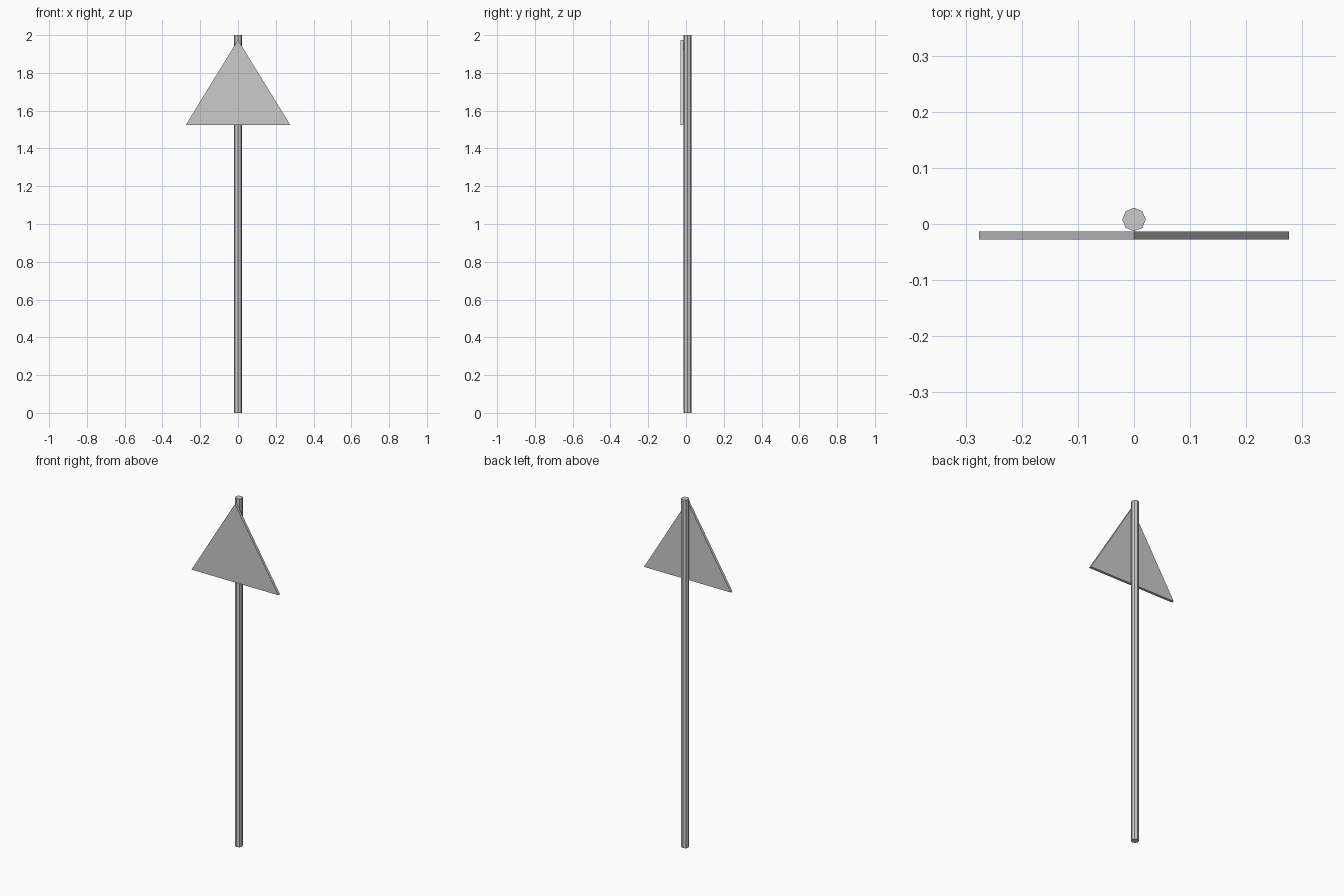
import bpy, bmesh

if "Cube" in bpy.data.objects:
    bpy.data.objects.remove(bpy.data.objects["Cube"])

# Octagonal pole, corners on the axes
bpy.ops.mesh.primitive_cylinder_add(vertices=8, radius=0.021, depth=2.0,
                                    location=(0, 0.008, 1.0))
bpy.context.object.name = "pole"

# Triangular sign plate fixed to the front of the pole
bm = bmesh.new()
front = [bm.verts.new((x, -0.028, z))
         for x, z in [(-0.276, 1.525), (0.276, 1.525), (0, 1.975)]]
face = bm.faces.new(front)
ext = bmesh.ops.extrude_face_region(bm, geom=[face], use_keep_orig=True)
back = [g for g in ext["geom"] if isinstance(g, bmesh.types.BMVert)]
bmesh.ops.translate(bm, verts=back, vec=(0, 0.015, 0))
bmesh.ops.recalc_face_normals(bm, faces=bm.faces)
mesh = bpy.data.meshes.new("sign_plate")
bm.to_mesh(mesh)
bm.free()
bpy.context.collection.objects.link(bpy.data.objects.new("sign_plate", mesh))
